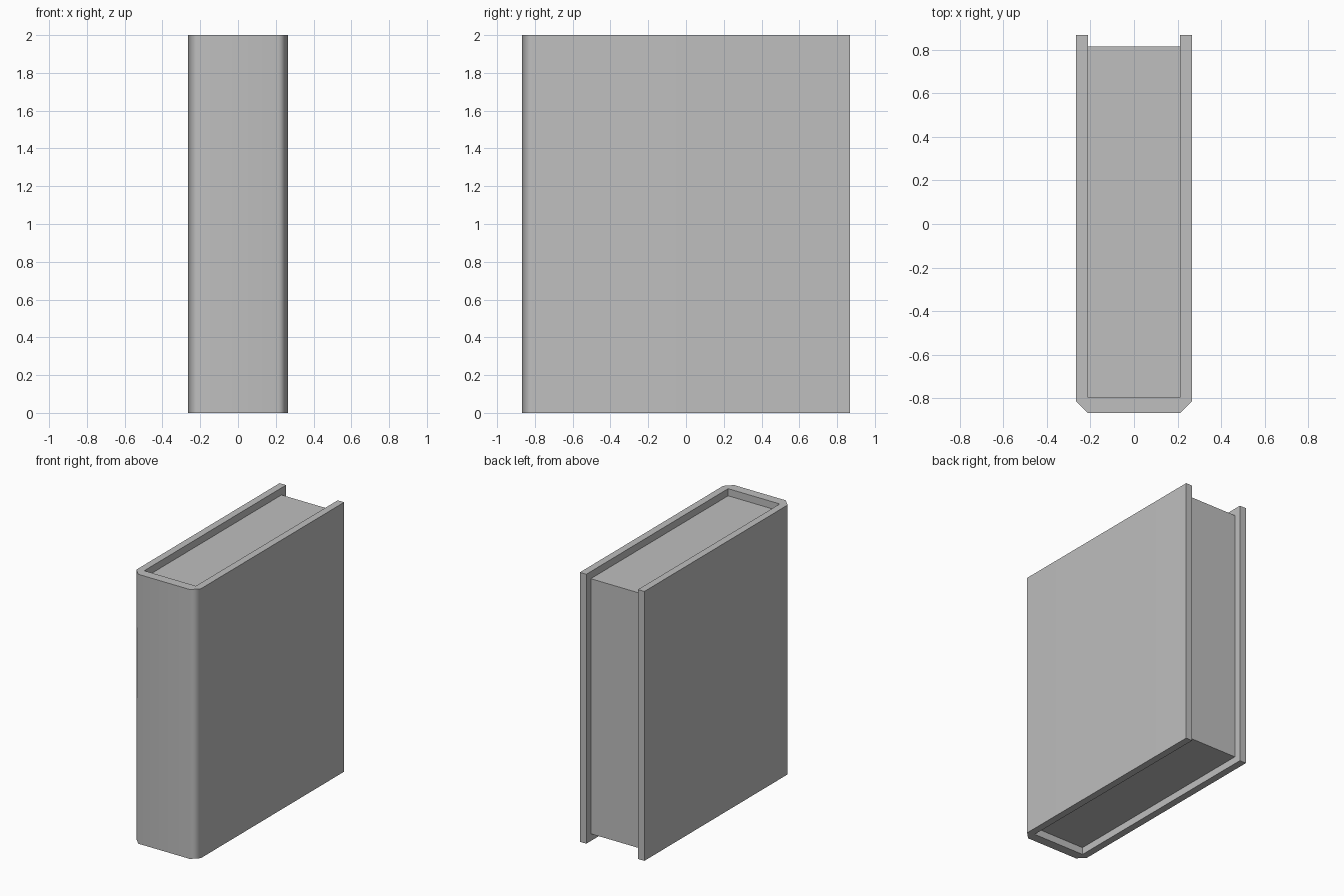
import bpy
import bmesh
import math

default = bpy.data.objects.get("Cube")
if default:
    bpy.data.objects.remove(default, do_unlink=True)

GREY = (0.52, 0.52, 0.52, 1)
grey = bpy.data.materials.new("plain grey")
grey.use_nodes = True
grey.diffuse_color = GREY
grey.node_tree.nodes["Principled BSDF"].inputs["Base Color"].default_value = GREY

HALF_W, HALF_D, HEIGHT = 0.265, 0.867, 2.0
BOARD = 0.053       # thickness of the cover boards and inset of the pages
SPINE = 0.07        # thickness of the spine
inner_x = HALF_W - BOARD
inner_y = -HALF_D + SPINE


def extrude_profile(name, points, bottom, top):
    """Raise a closed outline in the xy plane into a solid."""
    bm = bmesh.new()
    base = bm.faces.new([bm.verts.new((x, y, bottom)) for x, y in points])
    raised = bmesh.ops.extrude_face_region(bm, geom=[base])["geom"]
    verts = [v for v in raised if isinstance(v, bmesh.types.BMVert)]
    bmesh.ops.translate(bm, verts=verts, vec=(0, 0, top - bottom))
    bmesh.ops.recalc_face_normals(bm, faces=bm.faces)
    mesh = bpy.data.meshes.new(name)
    bm.to_mesh(mesh)
    bm.free()
    mesh.materials.append(grey)
    obj = bpy.data.objects.new(name, mesh)
    bpy.context.collection.objects.link(obj)
    return obj


# Cover: U-shaped outline with chamfered spine corners
half = [(inner_x, inner_y), (inner_x, HALF_D), (HALF_W, HALF_D),
        (HALF_W, -HALF_D + BOARD), (inner_x, -HALF_D)]
outline = half + [(-x, y) for x, y in reversed(half)]
cover = extrude_profile("cover", outline, 0, HEIGHT)

# Soft spine corners, flat boards
bpy.ops.object.select_all(action="DESELECT")
cover.select_set(True)
bpy.context.view_layer.objects.active = cover
bpy.ops.object.shade_smooth_by_angle(angle=math.radians(50))
weighted = cover.modifiers.new("flat boards", "WEIGHTED_NORMAL")
weighted.keep_sharp = True

# Page block, set in from the cover at top, bottom and fore edge
back = HALF_D - BOARD
pages = [(-inner_x, inner_y), (inner_x, inner_y), (inner_x, back), (-inner_x, back)]
extrude_profile("page_block", pages, BOARD, HEIGHT - BOARD)
